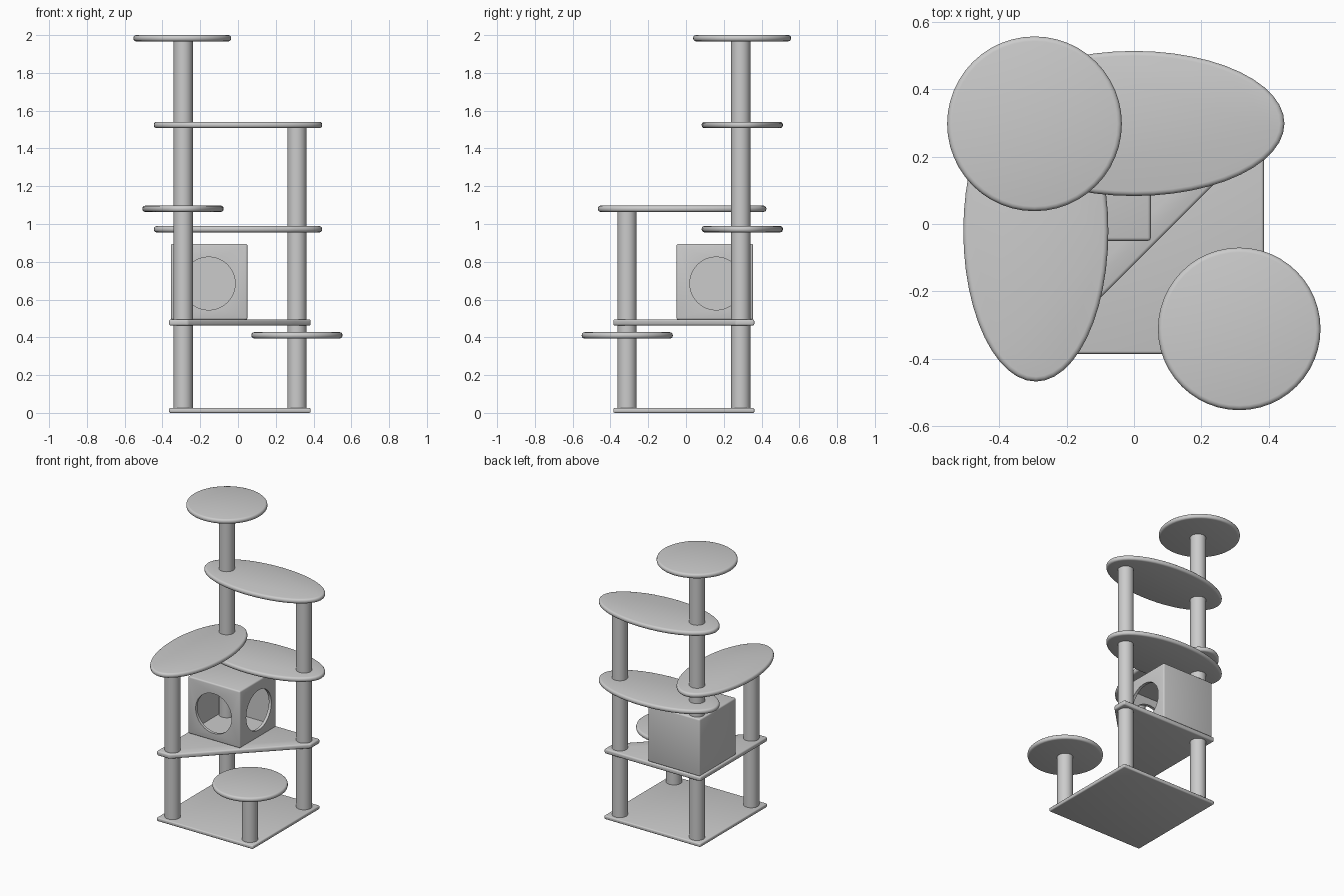
import bpy, bmesh
from math import sin, cos, pi, radians

if "Cube" in bpy.data.objects:
    bpy.data.objects.remove(bpy.data.objects["Cube"])


def smooth(ob, angle=40):
    bpy.ops.object.select_all(action='DESELECT')
    ob.select_set(True)
    bpy.context.view_layer.objects.active = ob
    bpy.ops.object.shade_smooth_by_angle(angle=radians(angle))


def apply(ob, mod):
    bpy.context.view_layer.objects.active = ob
    bpy.ops.object.modifier_apply(modifier=mod.name)


def round_edges(ob, width, segments=3):
    m = ob.modifiers.new("round", 'BEVEL')
    m.width, m.segments = width, segments
    m.limit_method, m.angle_limit = 'ANGLE', radians(35)
    apply(ob, m)


def prism(name, outline, z0, z1, bevel=0):
    """Extrude a flat counter-clockwise outline from z0 to z1."""
    bm = bmesh.new()
    face = bm.faces.new([bm.verts.new((x, y, z0)) for x, y in outline])
    ext = bmesh.ops.extrude_face_region(bm, geom=[face], use_keep_orig=True)
    for v in ext['geom']:
        if isinstance(v, bmesh.types.BMVert):
            v.co.z = z1
    bmesh.ops.recalc_face_normals(bm, faces=bm.faces)
    me = bpy.data.meshes.new(name)
    bm.to_mesh(me)
    bm.free()
    ob = bpy.data.objects.new(name, me)
    bpy.context.collection.objects.link(ob)
    if bevel:
        round_edges(ob, bevel)
    smooth(ob)
    return ob


def ellipse(cx, cy, rx, ry, n=48):
    return [(cx + rx * cos(2 * pi * i / n), cy + ry * sin(2 * pi * i / n)) for i in range(n)]


def rect(x0, x1, y0, y1):
    return [(x0, y0), (x1, y0), (x1, y1), (x0, y1)]


# base board and corner shelf
prism("base_board", rect(-0.365, 0.385, -0.385, 0.362), 0, 0.026, 0.008)
prism("corner_shelf", [(-0.365, 0.362), (-0.365, -0.385), (-0.265, -0.385),
                       (0.385, 0.265), (0.385, 0.362)], 0.462, 0.495, 0.010)

# posts
for name, x, y, top in (("post_back_left", -0.29, 0.29, 1.98),
                        ("post_back_right", 0.312, 0.29, 1.52),
                        ("post_front_left", -0.29, -0.312, 1.075),
                        ("post_front_right", 0.312, -0.312, 0.405)):
    prism(name, ellipse(x, y, 0.051, 0.051, 32), 0.015, top)

# round and oval perches
for name, cx, cy, rx, ry, z0 in (("top_perch", -0.295, 0.297, 0.259, 0.259, 1.967),
                                 ("upper_oval_perch", 0, 0.298, 0.446, 0.215, 1.508),
                                 ("left_oval_perch", -0.291, -0.021, 0.215, 0.446, 1.064),
                                 ("middle_oval_perch", 0, 0.298, 0.446, 0.215, 0.956),
                                 ("low_perch", 0.312, -0.311, 0.241, 0.241, 0.394)):
    prism(name, ellipse(cx, cy, rx, ry), z0, z0 + 0.033, 0.014)

# hollow house with round doors in the front and right walls
X0, X1, Y0, Y1, Z0, Z1, T = -0.355, 0.05, -0.05, 0.355, 0.493, 0.895, 0.02
house = prism("house_box", rect(X0, X1, Y0, Y1), Z0, Z1, 0.010)
cavity = prism("cavity_cutter", rect(X0 + T, X1 - T, Y0 + T, Y1 - T), Z0 + T, Z1 - T)
hole = ellipse(0, 0, 0.14, 0.14)
front = prism("front_door_cutter", hole, -0.1, 0.1)
front.location, front.rotation_euler = (-0.155, Y0, 0.685), (pi / 2, 0, 0)
side = prism("side_door_cutter", hole, -0.1, 0.1)
side.location, side.rotation_euler = (X1, 0.16, 0.685), (0, pi / 2, 0)
bpy.context.view_layer.update()
for cutter in (cavity, front, side):
    m = house.modifiers.new("cut", 'BOOLEAN')
    m.operation, m.solver, m.object = 'DIFFERENCE', 'EXACT', cutter
    apply(house, m)
    bpy.data.objects.remove(cutter)
smooth(house, 30)
